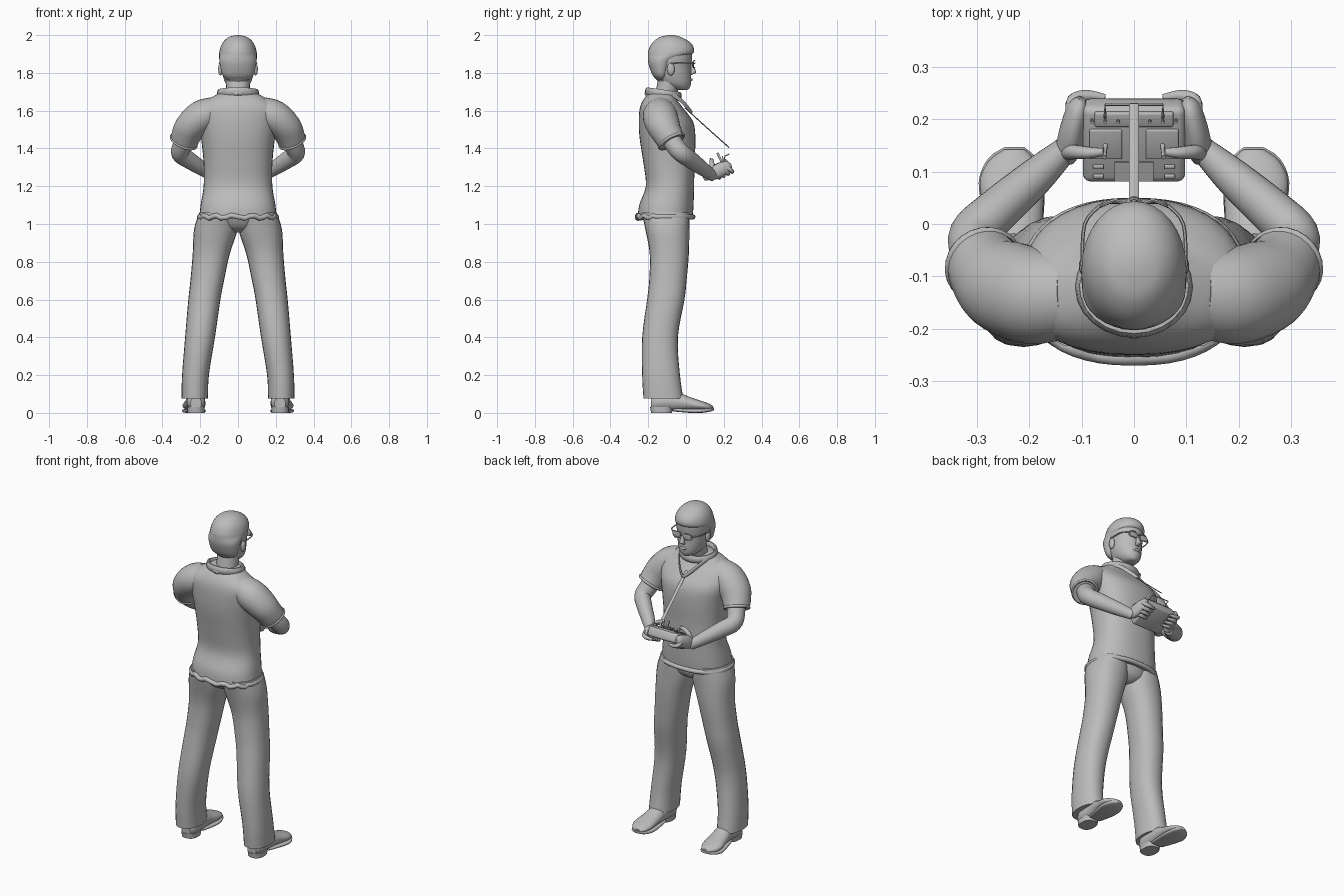
import bpy, bmesh, math
from mathutils import Vector, Matrix

old = bpy.data.objects.get("Cube")
if old:
    bpy.data.objects.remove(old)

GREY = (0.5, 0.5, 0.5, 1)
grey = bpy.data.materials.new("plain_grey")
grey.use_nodes = True
grey.diffuse_color = GREY
grey.node_tree.nodes["Principled BSDF"].inputs["Base Color"].default_value = GREY

X, Y, Z = Vector((1, 0, 0)), Vector((0, 1, 0)), Vector((0, 0, 1))
SIDES = (("left", 1), ("right", -1))


def finish(name, bm, matrix=None, angle=45):
    if matrix:
        bm.transform(matrix)
    bmesh.ops.recalc_face_normals(bm, faces=bm.faces)
    mesh = bpy.data.meshes.new(name)
    bm.to_mesh(mesh)
    bm.free()
    obj = bpy.data.objects.new(name, mesh)
    bpy.context.collection.objects.link(obj)
    mesh.materials.append(grey)
    bpy.ops.object.select_all(action='DESELECT')
    obj.select_set(True)
    bpy.context.view_layer.objects.active = obj
    bpy.ops.object.shade_smooth_by_angle(angle=math.radians(angle))
    return obj


def spline(rows, steps):
    """Smooth curve through the given rows."""
    rows = [Vector(r) for r in rows]
    out = []
    for i in range(len(rows) - 1):
        a, b, c, d = rows[max(i - 1, 0)], rows[i], rows[i + 1], rows[min(i + 2, len(rows) - 1)]
        for k in range(steps):
            t = k / steps
            out.append(b + (c - a) * t / 2 + (a * 2 - b * 5 + c * 4 - d) * t * t / 2
                       + (b * 3 - a - c * 3 + d) * t ** 3 / 2)
    return out + [rows[-1]]


def loft(name, rows, s=1, axis=None, ref=Z, sides=24, steps=4, matrix=None, power=1, closed=False):
    """Skin through rows of (x, y, z, radius across, radius along); s mirrors it."""
    rows = spline(rows, steps)
    bm, rings = bmesh.new(), []
    for i, r in enumerate(rows):
        p = Vector(r[:3])
        before, after = rows[max(i - 1, 0)], rows[min(i + 1, len(rows) - 1)]
        if closed and i in (0, len(rows) - 1):
            before, after = rows[-2], rows[1]
        t = axis or (Vector(after[:3]) - Vector(before[:3])).normalized()
        u = ref.cross(t).normalized()
        v = t.cross(u)
        ring = []
        for k in range(sides):
            a = math.tau * k / sides
            c, q = math.cos(a), math.sin(a)
            c, q = math.copysign(abs(c) ** power, c), math.copysign(abs(q) ** power, q)
            w = p + u * c * r[3] + v * q * r[4]
            ring.append(bm.verts.new((w.x * s, w.y, w.z)))
        rings.append(ring)
    for a, b in zip(rings, rings[1:]):
        for k in range(sides):
            n = (k + 1) % sides
            bm.faces.new((a[k], a[n], b[n], b[k]))
    if closed:
        bmesh.ops.remove_doubles(bm, verts=bm.verts, dist=1e-5)
    else:
        bm.faces.new(rings[0])
        bm.faces.new(rings[-1])
    return finish(name, bm, matrix)


def stack(name, rows, s=1, **kw):
    """Upright loft from rows of (z, x, half width, back y, front y)."""
    return loft(name, [(x, (b + f) / 2, z, w, (f - b) / 2) for z, x, w, b, f in rows],
                s, axis=Z, ref=Y, **kw)


def tube(name, points, r, s=1, **kw):
    return loft(name, [(*p, r, r) for p in points], s, **{"sides": 10, **kw})


def box(name, centre, size, bevel=0.0, matrix=None):
    bm = bmesh.new()
    bmesh.ops.create_cube(bm, size=1, matrix=Matrix.Translation(centre) @ Matrix.Diagonal((*size, 1)))
    if bevel:
        bmesh.ops.bevel(bm, geom=bm.edges[:], offset=bevel, segments=3, affect='EDGES', profile=0.5)
    return finish(name, bm, matrix)


def ball(name, centre, size, matrix=None):
    bm = bmesh.new()
    bmesh.ops.create_uvsphere(bm, u_segments=16, v_segments=10, radius=1,
                              matrix=Matrix.Translation(centre) @ Matrix.Diagonal((*size, 1)))
    return finish(name, bm, matrix)


# Shirt body with rolled hem and neck band
stack("shirt_body", [
    (1.03, 0, .205, -.255, .035), (1.1, 0, .198, -.248, .04), (1.2, 0, .182, -.213, .043),
    (1.32, 0, .182, -.225, .045), (1.45, 0, .195, -.245, .05), (1.54, 0, .212, -.25, .038),
    (1.61, 0, .212, -.245, -.012), (1.655, 0, .165, -.228, -.045), (1.69, 0, .105, -.2, -.055),
    (1.7, 0, .085, -.185, -.06)], sides=36, power=.85)
hem = []
for k in range(49):
    a = math.tau * k / 48
    ripple = .008 * math.sin(a * 14) if math.sin(a) < -.3 else 0
    hem.append((.203 * math.copysign(abs(math.cos(a)) ** .85, math.cos(a)),
                -.11 + .146 * math.copysign(abs(math.sin(a)) ** .85, math.sin(a)), 1.038 + ripple))
tube("shirt_hem", hem, .014, steps=1, closed=True)
collar = [(.1 * math.cos(a), -.12 + .085 * math.sin(a), 1.69 - .012 * math.sin(a))
          for a in (math.tau * k / 24 for k in range(25))]
loft("shirt_collar", [(*p, .012, .022) for p in collar], sides=10, steps=1, closed=True)

# Trousers
stack("trouser_seat", [(.955, 0, .05, -.15, -.03), (.985, 0, .14, -.2, .005), (1.05, 0, .19, -.235, .02)])
for side, s in SIDES:
    stack(side + "_trouser_leg", [
        (1.06, .105, .1, -.235, .02), (.97, .118, .115, -.215, .018), (.84, .142, .098, -.192, .015),
        (.7, .163, .089, -.195, .003), (.6, .178, .085, -.206, -.008), (.4, .201, .079, -.232, -.043),
        (.2, .225, .071, -.232, -.032), (.075, .229, .07, -.225, -.014)], s, power=.9)
    # Shoes: upper, sole and heel
    loft(side + "_shoe_upper", [
        (.222, -.185, .05, .03, .035), (.222, -.15, .058, .048, .048), (.224, -.05, .06, .05, .05),
        (.229, .02, .048, .056, .036), (.234, .08, .038, .06, .026), (.232, .12, .031, .045, .019),
        (.228, .142, .027, .02, .01)], s, axis=Y)
    loft(side + "_shoe_sole", [
        (.223, -.07, .016, .04, .008), (.229, .02, .011, .057, .011), (.234, .08, .011, .062, .011),
        (.232, .125, .016, .046, .01), (.228, .147, .021, .018, .007)], s, axis=Y, power=.6)
    stack(side + "_shoe_heel", [(0, .223, .045, -.185, -.075), (.03, .223, .047, -.19, -.065)], s, power=.8)

    # Sleeves, cuffs and arms
    loft(side + "_sleeve", [
        (.12, -.135, 1.6, .08, .075), (.19, -.137, 1.57, .092, .087), (.245, -.12, 1.52, .09, .084),
        (.272, -.098, 1.475, .08, .078), (.288, -.075, 1.435, .071, .075)], s)
    cuff_dir = Vector((.3, .4, -.75)).normalized()
    cu = Z.cross(cuff_dir).normalized()
    cv = cuff_dir.cross(cu)
    cuff = [Vector((.287, -.077, 1.438)) + cu * .069 * math.cos(a) + cv * .073 * math.sin(a)
            for a in (math.tau * k / 24 for k in range(25))]
    tube(side + "_sleeve_cuff", cuff, .008, s, ref=cuff_dir, steps=1, closed=True, sides=8)
    loft(side + "_arm", [
        (.265, -.1, 1.48, .052, .052), (.298, -.055, 1.41, .05, .05), (.306, -.02, 1.372, .046, .048),
        (.265, .022, 1.342, .043, .046), (.19, .088, 1.293, .036, .038), (.128, .145, 1.252, .024, .028)], s)

# Neck and head
loft("neck", [(0, -.125, 1.6, .07, .065), (0, -.108, 1.68, .062, .058), (0, -.085, 1.77, .064, .062)],
     axis=Z, ref=Y)
stack("head", [
    (1.71, 0, .025, -.06, .008), (1.72, 0, .045, -.095, .019), (1.745, 0, .066, -.14, .027),
    (1.785, 0, .08, -.168, .027), (1.83, 0, .088, -.185, .026), (1.88, 0, .094, -.194, .032),
    (1.92, 0, .092, -.19, .03), (1.96, 0, .075, -.165, .012), (1.985, 0, .045, -.13, -.03)], sides=32)
stack("hair", [
    (1.765, 0, .058, -.157, -.1), (1.79, 0, .083, -.178, -.088), (1.84, 0, .095, -.197, -.065),
    (1.87, 0, .099, -.202, -.04), (1.895, 0, .1, -.202, .025), (1.915, 0, .098, -.2, .043),
    (1.945, 0, .089, -.188, .036), (1.97, 0, .073, -.168, .012), (1.989, 0, .05, -.14, -.025),
    (1.998, 0, .022, -.105, -.055), (2.0, 0, .005, -.085, -.075)], sides=32)
loft("nose", [(0, .024, 1.86, .008, .006), (0, .035, 1.825, .011, .011), (0, .038, 1.802, .016, .015),
              (0, .025, 1.79, .01, .006)], axis=Z, ref=Y, sides=12)
loft("lips", [(-.025, .02, 1.762, .003, .003), (0, .028, 1.764, .007, .008), (.025, .02, 1.762, .003, .003)],
     axis=X, sides=10)

# Ears and glasses
for side, s in SIDES:
    ball(side + "_ear", (.093 * s, -.08, 1.82), (.012, .02, .034))
    rim = [(.036 + .029 * math.cos(a), .046 - .012 * abs(math.cos(a)), 1.846 + .019 * math.sin(a))
           for a in (math.tau * k / 20 for k in range(21))]
    tube(side + "_glasses_rim", rim, .0035, s, ref=Y, steps=1, closed=True, sides=6)
    ball(side + "_glasses_lens", (.036 * s, .04, 1.846), (.027, .002, .018))
    tube(side + "_glasses_temple", [(.064, .036, 1.853), (.094, .0, 1.853), (.099, -.08, 1.85)], .0035, s, sides=6)
tube("glasses_bridge", [(-.008, .045, 1.85), (0, .049, 1.853), (.008, .045, 1.85)], .003, sides=6)

# Neck strap running down to the control box
for side, s in SIDES:
    loft(side + "_neck_strap", [
        (.0, -.215, 1.69, .004, .011), (.07, -.19, 1.705, .004, .011), (.105, -.12, 1.7, .004, .011),
        (.075, -.04, 1.665, .004, .011), (.03, .01, 1.615, .004, .011), (0, .03, 1.59, .004, .009)], s, sides=8)
loft("chest_strap", [(0, -.005, 1.615, .01, .003), (0, .11, 1.51, .01, .003), (0, .228, 1.405, .01, .003)],
     ref=Y, sides=8)

# Hand-held control box, built flat and then tilted
TILT = Matrix.Translation((0, .16, 1.283)) @ Matrix.Rotation(math.radians(25), 4, 'X')
box("control_box", (0, 0, 0), (.195, .158, .056), .014, TILT)
box("control_screen", (0, -.052, .029), (.075, .04, .006), 0, TILT)
box("control_rear_panel", (0, .058, .03), (.15, .03, .012), .004, TILT)
box("strap_post", (0, .045, .052), (.012, .012, .06), .002, TILT)
handle = [(-.055, .06, .03), (-.055, .075, .05), (-.055, .098, .05),
          (.055, .098, .05), (.055, .075, .05), (.055, .06, .03)]
tube("carry_handle", handle, .003, steps=1, matrix=TILT, sides=8)
for side, s in SIDES:
    box(side + "_stick_base", (.054 * s, .005, .029), (.062, .062, .008), .003, TILT)
    tube(side + "_stick", [(.054, .005, .03), (.056, .0, .05), (.057, -.003, .072)], .0045, s, matrix=TILT, sides=8)
    for k in range(3):
        x = .03 + .025 * k
        tube(f"{side}_switch_{k}", [(x, .056, .03), (x, .062, .055)], .003, s, matrix=TILT, sides=6)
    for k in range(2):
        box(f"{side}_button_{k}", (s * .068, -.042 - .02 * k, .03), (.02, .008, .008), .002, TILT)

    # Hands gripping the sides, thumbs on the sticks
    loft(side + "_palm", [
        (.132, -.04, -.012, .022, .026), (.122, -.012, -.008, .026, .036), (.116, .025, -.006, .024, .037),
        (.106, .065, -.008, .02, .03), (.1, .082, -.01, .008, .014)], s, matrix=TILT)
    for k, finger in enumerate(("index", "middle", "ring", "little")):
        y = .07 - .025 * k
        loft(f"{side}_{finger}_finger", [
            (.118, y - .015, -.005, .012, .012), (.116, y, -.03, .012, .012),
            (.09, y + .004, -.042, .011, .011), (.055, y, -.04, .007, .007)], s, ref=Y, sides=10, matrix=TILT)
    loft(side + "_thumb", [
        (.128, -.025, .005, .015, .015), (.115, -.008, .037, .014, .014),
        (.085, .0, .057, .012, .011), (.058, .004, .062, .007, .007)], s, ref=Y, sides=12, matrix=TILT)
